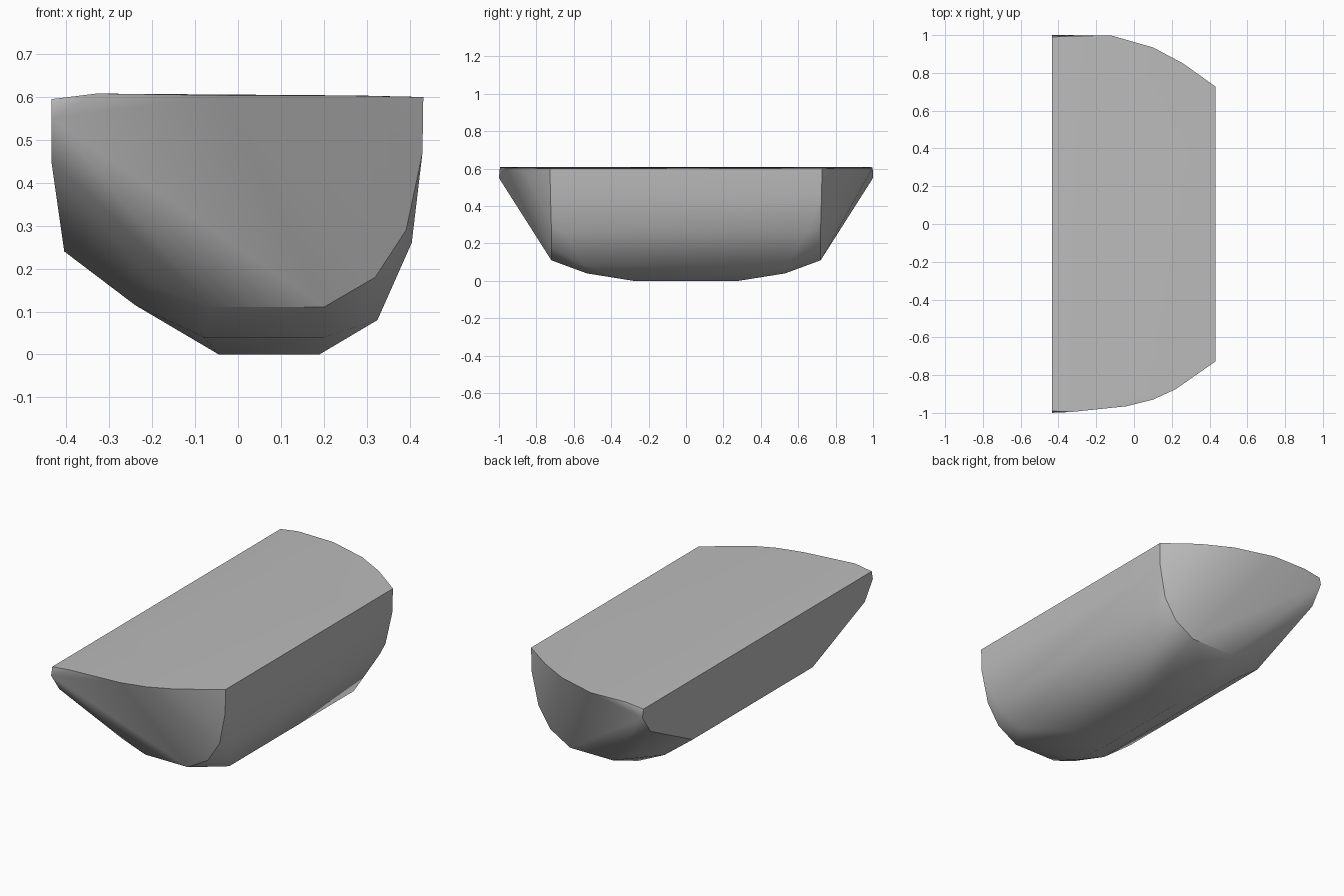
import bpy, bmesh, math

cube = bpy.data.objects.get("Cube")
if cube:
    bpy.data.objects.remove(cube)


def flat_material(name, color):
    mat = bpy.data.materials.new(name)
    mat.use_nodes = True
    mat.diffuse_color = color
    mat.node_tree.nodes["Principled BSDF"].inputs["Base Color"].default_value = color
    return mat


# Hull ribs (x, half length, z), shared by both ends
ribs = [
    (-0.045, 0.28, 0), (0.19, 0.28, 0),              # keel flat
    (-0.08, 0.53, 0.04), (0.2, 0.53, 0.04),          # keel rise
    (-0.24, 0.53, 0.115), (0.325, 0.54, 0.08),       # bilge
    (-0.06, 0.72, 0.11), (0.2, 0.72, 0.11),          # foot of the end faces
    (-0.2, 0.72, 0.16), (0.32, 0.72, 0.18),
    (-0.405, 0.52, 0.24), (0.405, 0.65, 0.26),
    (0.392, 0.72, 0.29), (0.43, 0.725, 0.47),
    (-0.435, 0.93, 0.45), (-0.435, 1, 0.55),
    (-0.435, 0.99, 0.595), (-0.33, 0.995, 0.608),    # upper rim
    (0.432, 0.727, 0.6),
]
points = [(x, side * y, z) for x, y, z in ribs for side in (-1, 1)]

# Rim outlines of the front and back ends
points += [(x, y, 0.604) for x, y in [
    (-0.04, -0.965), (0.1, -0.93), (0.22, -0.875),
    (-0.12, 0.998), (0.1, 0.935), (0.26, 0.85)]]

# Skin the ribs into one solid body
bm = bmesh.new()
for p in points:
    bm.verts.new(p)
result = bmesh.ops.convex_hull(bm, input=bm.verts)
loose = [v for v in bm.verts if not v.link_faces]
bmesh.ops.delete(bm, geom=loose, context="VERTS")
bmesh.ops.dissolve_limit(bm, angle_limit=math.radians(1.5),
                         verts=bm.verts, edges=bm.edges)
bmesh.ops.recalc_face_normals(bm, faces=bm.faces)
mesh = bpy.data.meshes.new("hull_body")
bm.to_mesh(mesh)
bm.free()

body = bpy.data.objects.new("hull_body", mesh)
bpy.context.collection.objects.link(body)
mesh.materials.append(flat_material("plain grey", (0.5, 0.5, 0.5, 1)))

# Soft curves with crisp rim and end edges
bpy.ops.object.select_all(action="DESELECT")
body.select_set(True)
bpy.context.view_layer.objects.active = body
bpy.ops.object.shade_smooth_by_angle(angle=math.radians(35))
